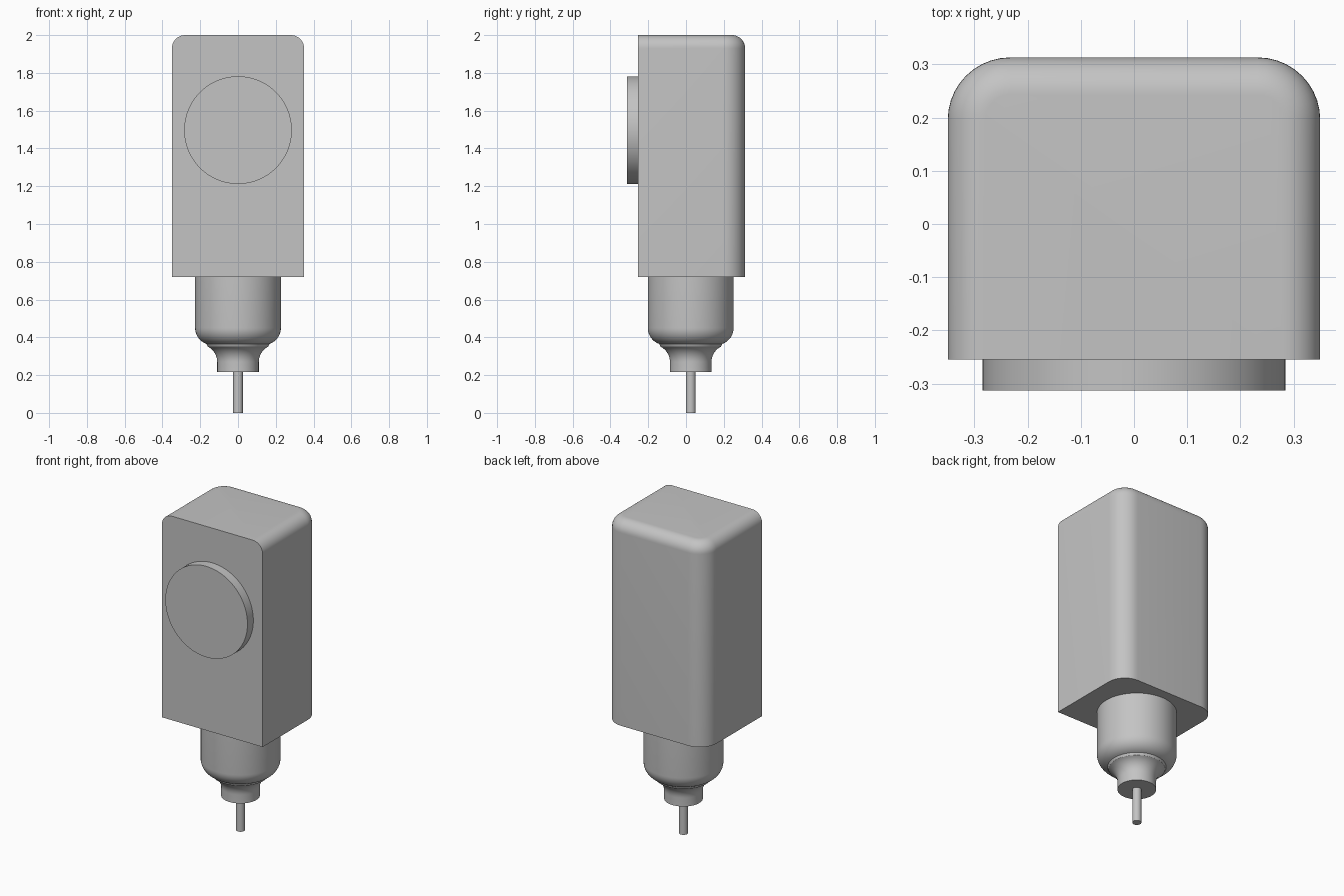
import bpy, bmesh
from math import sin, cos, pi, radians
from mathutils import Matrix

cube = bpy.data.objects.get("Cube")
if cube:
    bpy.data.objects.remove(cube, do_unlink=True)

# One grey material for every part
grey = bpy.data.materials.new("plain grey")
grey.use_nodes = True
grey.diffuse_color = (0.55, 0.55, 0.55, 1)
grey.node_tree.nodes["Principled BSDF"].inputs["Base Color"].default_value = (0.55, 0.55, 0.55, 1)


def finish(bm, name):
    bmesh.ops.recalc_face_normals(bm, faces=bm.faces)
    mesh = bpy.data.meshes.new(name)
    bm.to_mesh(mesh)
    bm.free()
    mesh.materials.append(grey)
    obj = bpy.data.objects.new(name, mesh)
    bpy.context.collection.objects.link(obj)
    bpy.ops.object.select_all(action='DESELECT')
    obj.select_set(True)
    bpy.context.view_layer.objects.active = obj
    bpy.ops.object.shade_smooth_by_angle(angle=radians(35))
    return obj


def cylinder(name, radius, depth, matrix):
    bm = bmesh.new()
    bmesh.ops.create_cone(bm, cap_ends=True, segments=96, radius1=radius,
                          radius2=radius, depth=depth, matrix=matrix)
    return finish(bm, name)


def lathe(name, profile, centre, segments=96):
    bm = bmesh.new()
    rings = [[bm.verts.new((centre[0] + r * cos(2 * pi * i / segments),
                            centre[1] + r * sin(2 * pi * i / segments), z))
              for i in range(segments)] for r, z in profile]
    for low, high in zip(rings, rings[1:]):
        for i in range(segments):
            j = (i + 1) % segments
            bm.faces.new((low[i], low[j], high[j], high[i]))
    bm.faces.new(rings[0])
    bm.faces.new(rings[-1])
    return finish(bm, name)


def arc(cx, cz, radius, start, end, steps=10):
    angles = [radians(start + (end - start) * i / steps) for i in range(steps + 1)]
    return [(cx + radius * cos(a), cz + radius * sin(a)) for a in angles]


# Housing: box with rounded back corners and a rounded top rim, square front
FRONT, BACK, BOTTOM, TOP, WIDTH = -0.255, 0.313, 0.72, 2.0, 0.70
bm = bmesh.new()
bmesh.ops.create_cube(bm, size=1, matrix=Matrix.Translation(
    (0, (FRONT + BACK) / 2, (BOTTOM + TOP) / 2))
    @ Matrix.Diagonal((WIDTH, BACK - FRONT, TOP - BOTTOM, 1)))


def round_edges(rule, radius):
    edges = [e for e in bm.edges if rule(*[v.co for v in e.verts])]
    bmesh.ops.bevel(bm, geom=edges, offset=radius, offset_type='OFFSET', segments=10,
                    profile=0.5, affect='EDGES', clamp_overlap=False)


round_edges(lambda a, b: min(a.y, b.y) > BACK - 0.001 and abs(a.z - b.z) > 0.5, 0.117)
round_edges(lambda a, b: min(a.z, b.z) > TOP - 0.001 and max(a.y, b.y) > FRONT + 0.001, 0.07)
finish(bm, "housing")

# Round dial on the front
cylinder("front_dial", 0.285, 0.058,
         Matrix.Translation((0, -0.284, 1.497)) @ Matrix.Rotation(pi / 2, 4, 'X'))

# Collar narrowing to a neck through two tangent arcs
AXIS = (0, 0.025)
collar = [(0.227, BOTTOM)]
collar += arc(0.137, 0.45, 0.09, 0, -70.7)
collar += arc(0.20, 0.27, 0.09, 109.3, 180)[1:]
collar.append((0.11, 0.217))
lathe("collar_and_neck", collar, AXIS)

# Thin pin at the bottom
cylinder("pin", 0.026, 0.22, Matrix.Translation((*AXIS, 0.11)))
